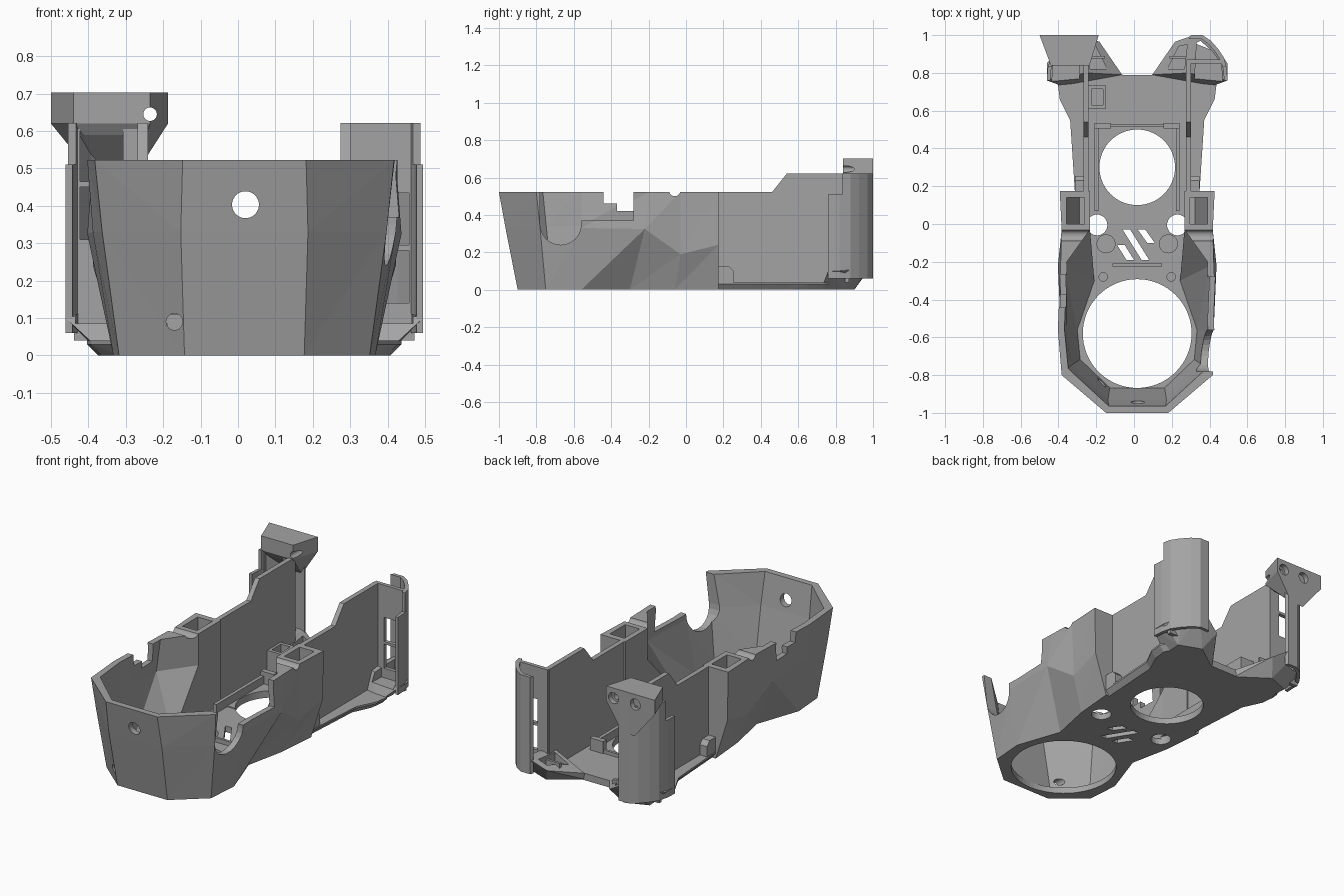
import bpy, bmesh, math
from mathutils import Vector

if "Cube" in bpy.data.objects:
    bpy.data.objects.remove(bpy.data.objects["Cube"])

CX = 0.017  # the symmetry plane
grey = bpy.data.materials.new("plain_grey")
grey.diffuse_color = (0.37, 0.37, 0.37, 1)
grey.use_nodes = True
grey.node_tree.nodes["Principled BSDF"].inputs["Base Color"].default_value = grey.diffuse_color


def finish(name, bm):
    bmesh.ops.recalc_face_normals(bm, faces=bm.faces)
    mesh = bpy.data.meshes.new(name)
    bm.to_mesh(mesh)
    bm.free()
    mesh.materials.append(grey)
    ob = bpy.data.objects.new(name, mesh)
    bpy.context.collection.objects.link(ob)
    return ob


def loft(name, rings):
    """Closed solid through rings of matching 3D points, with mirrored diagonals."""
    bm = bmesh.new()
    loops = [[bm.verts.new(p) for p in ring] for ring in rings]
    n = len(loops[0])
    for a, b in zip(loops, loops[1:]):
        for i in range(n):
            j = (i + 1) % n
            if i < n / 2:
                bm.faces.new((a[i], a[j], b[j]))
                bm.faces.new((a[i], b[j], b[i]))
            else:
                bm.faces.new((a[i], a[j], b[i]))
                bm.faces.new((a[j], b[j], b[i]))
    caps = [bm.faces.new(loops[0]), bm.faces.new(loops[-1])]
    bmesh.ops.triangulate(bm, faces=caps)
    return finish(name, bm)


def prism(name, pts, z0, z1):
    return loft(name, [[(x, y, z) for x, y in pts] for z in (z0, z1)])


def side_prism(name, pts, x0, x1):
    return loft(name, [[(x, y, z) for y, z in pts] for x in (x0, x1)])


def box(name, x0, x1, y0, y1, z0, z1):
    return prism(name, [(x0, y0), (x1, y0), (x1, y1), (x0, y1)], z0, z1)


def hull(name, pts):
    bm = bmesh.new()
    for p in pts:
        bm.verts.new(p)
    bmesh.ops.convex_hull(bm, input=bm.verts)
    return finish(name, bm)


def rod(name, centre, axis, r, length, sides=32):
    """Cylinder centred on a point along the x, y or z axis."""
    c, k = Vector(centre), "xyz".index(axis)
    rings = []
    for h in (-length / 2, length / 2):
        ring = []
        for i in range(sides):
            t = math.tau * i / sides
            v = [r * math.cos(t), r * math.sin(t)]
            v.insert(k, h)
            ring.append(c + Vector(v))
        rings.append(ring)
    return loft(name, rings)


def cut(target, *cutters):
    for c in cutters:
        mod = target.modifiers.new("cut", "BOOLEAN")
        mod.operation, mod.solver, mod.object = "DIFFERENCE", "EXACT", c
        bpy.context.view_layer.update()
        graph = bpy.context.evaluated_depsgraph_get()
        mesh = bpy.data.meshes.new_from_object(target.evaluated_get(graph))
        target.modifiers.remove(mod)
        target.data = mesh
        bpy.data.objects.remove(c)


def both(half, *heights):
    """Mirror a half outline, front to rear, into a ring at one or several heights."""
    zs = heights if len(heights) > 1 else heights * len(half)
    pts = [(x, y, z) for (x, y), z in zip(half, zs)]
    return ([(CX + x, y, z) for x, y, z in pts]
            + [(CX - x, y, z) for x, y, z in reversed(pts)])


# Faceted front bowl, hollowed and open to the rear
low = [(.16, -.9), (.335, -.75), (.35, -.56), (.26, -.3), (.31, -.06), (.33, .175)]
mid = [(.17, -.965), (.38, -.78), (.405, -.56), (.42, -.22), (.39, -.03), (.405, .175)]
top = [(.165, -1), (.40, -.80), (.42, -.56), (.405, -.2), (.40, -.03), (.41, .175)]
bowl = loft("front_bowl", [both(low, 0), both(mid, .33, .33, .33, .325, .19, .24),
                           both(top, .522)])
inner = []
for h, level in ((low, .035), (mid, .34), (top, .54)):
    side = [(x - (.015 if i == 0 else .033), y + (.033 if i < 2 else 0))
            for i, (x, y) in enumerate(h[:4])]
    inner.append(both(side + [(.25, -.03), (.25, .3)], level))
cut(bowl, loft("cavity", inner))

# Pockets in the two side pillars
for s in (1, -1):
    def pocket_ring(w, z):
        return [(CX + s * x, y, z) for x, y in ((.28, .0), (w, .0), (w, .14), (.28, .14))]
    cut(bowl, loft("pocket", [pocket_ring(.305, .06), pocket_ring(.37, .4), pocket_ring(.375, .6)]))

# Rim notches
arc = [(-.67 + .11 * math.cos(t), .35 + .11 * math.sin(t))
       for t in [math.pi + math.pi * i / 12 for i in range(13)]]
cut(bowl,
    side_prism("round_notch", [(-.78, .6)] + arc + [(-.56, .37), (-.28, .37), (-.28, .6)], .28, .6),
    side_prism("step_notch", [(-.44, .6), (-.44, .46), (-.37, .46), (-.37, .42),
                              (-.27, .42), (-.27, .6)], -.6, -.28),
    rod("dip", (0, -.06, .53), "x", .03, 2),
    rod("front_hole", (.02, -.95, .403), "y", .036, .3),
    rod("low_hole", (-.17, -.9, .09), "y", .022, .2))

# Rear floor with a chamfered underside
rear = [(.33, .17), (.345, .4), (.355, .55), (.41, .66), (.42, .74), (.39, .8), (.08, .79)]
floor = loft("rear_floor", [both([(x * .93, y) for x, y in rear], 0),
                            both(rear, .03), both(rear, .04)])

# Floor openings
cut(bowl, rod("big_opening", (CX, -.58, 0), "z", .288, .3, 64))
for part in (bowl, floor):
    cut(part, rod("small_opening", (CX, .3, 0), "z", .2, .3, 64))
for s in (1, -1):
    cut(bowl, rod("peg_hole", (CX + s * .213, -.005, 0), "z", .055, .1))
slits = [[(.02, -.03), (.06, -.03), (.11, -.1), (.07, -.1)],
         [(-.06, -.03), (-.02, -.03), (.08, -.19), (.04, -.19)],
         [(-.09, -.11), (-.05, -.11), (0, -.19), (-.04, -.19)]]
for pts in slits:
    cut(bowl, prism("slit", pts, -.1, .1))

# Low frame around the small opening
for s, tag in ((1, "left"), (-1, "right")):
    a, b = sorted((CX + s * .205, CX + s * .225))
    box(tag + "_frame_rail", a, b, .07, .53, .03, .085)
    a, b = sorted((CX + s * .14, CX + s * .225))
    box(tag + "_frame_corner", a, b, .505, .535, .03, .11)
    rod(tag + "_floor_disc", (CX + s * .165, -.105, .04), "z", .05, .02)
    rod(tag + "_screw_boss", (CX + s * .18, -.28, .04), "z", .025, .05, 20)
box("frame_rear_rail", CX - .14, CX + .14, .515, .53, .03, .06)
box("front_cross_rail", CX - .13, CX + .13, -.225, -.21, .03, .06)

# Open clip box on the rear floor
clip = box("clip_box", -.24, -.15, .61, .735, .03, .18)
cut(clip, box("clip_gap", -.225, -.165, .63, .715, .05, .3))

# Rear side walls, corner posts and feet
for s, tag, sill in ((1, "left", .14), (-1, "right", .31)):
    a, b = sorted((CX + s * .257, CX + s * .285))
    side_prism(tag + "_rear_wall", [(.15, .02), (.15, .522), (.46, .522), (.54, .622),
                                    (.86, .622), (.86, .02)], a, b)
    a, b = sorted((CX + s * .28, CX + s * .33))
    side_prism(tag + "_wall_peg", [(.17, .03), (.17, .125), (.23, .125),
                                   (.255, .1), (.255, .03)], a, b)

    # curved outer shell, open on its inward side
    skin = [(.275, .98), (.285, 1), (.345, 1), (.39, .97), (.43, .925),
            (.46, .88), (.475, .82), (.478, .76), (.46, .76), (.455, .82), (.44, .87),
            (.41, .915), (.375, .955), (.34, .98)]
    post = prism(tag + "_corner_post", [(CX + s * x, y) for x, y in skin], .06, .622)
    a, b = sorted((CX + s * .4, CX + s * .6))
    cut(post, box("flap_step", a, b, .7, .835, .51, .8))

    # cross panel with two windows, joining wall and shell
    a, b = sorted((CX + s * .26, CX + s * .455))
    panel = box(tag + "_post_panel", a, b, .85, .872, .04, .622)
    a, b = sorted((CX + s * .325, CX + s * .44))
    for z in (sill, sill + .155):
        cut(panel, box("window", a, b, .8, .9, z, z + .14))

    foot = [(.08, .78, 0), (.37, .72, 0), (.38, .85, 0), (.25, .9, 0),
            (.2, .965, .09), (.345, 1, .15), (.3, 1, .15), (.42, .935, .12),
            (.478, .85, .1), (.478, .76, .1), (.08, .79, .04), (.27, .8, .14)]
    foot_ob = hull(tag + "_foot", [(CX + s * x, y, z) for x, y, z in foot])
    well = [(.3, .7), (.455, .7), (.445, .85), (.4, .91), (.335, .97), (.315, .96)]
    cut(foot_ob, prism("well", [(CX + s * x, y) for x, y in well], .085, .4))
    # recessed tray on the inward half of the foot
    tray = [(.16, .82), (.25, .82), (.265, .95), (.22, .94)]
    cut(foot_ob, prism("tray", [(CX + s * x, y) for x, y in tray], .075, .4))
    a, b = sorted((CX + s * .17, CX + s * .27))
    box(tag + "_tray_rib", a, b, .875, .89, .06, .11)

# Screw mount on top of the right post
cap = [(-.5, 1), (-.187, 1), (-.235, .84), (-.44, .84)]
neck = [(-.37, .998, .46), (-.29, .998, .46), (-.265, .86, .59), (-.41, .86, .59)]
mount = hull("screw_mount", [(x, y, z) for x, y in cap for z in (.62, .703)] + neck)
for x in (-.375, -.235):
    cut(mount, rod("countersink", (x, 1, .645), "y", .032, .06, 24))
cut(mount, rod("screw_hole", (-.235, .9, .645), "y", .018, .4, 24))
